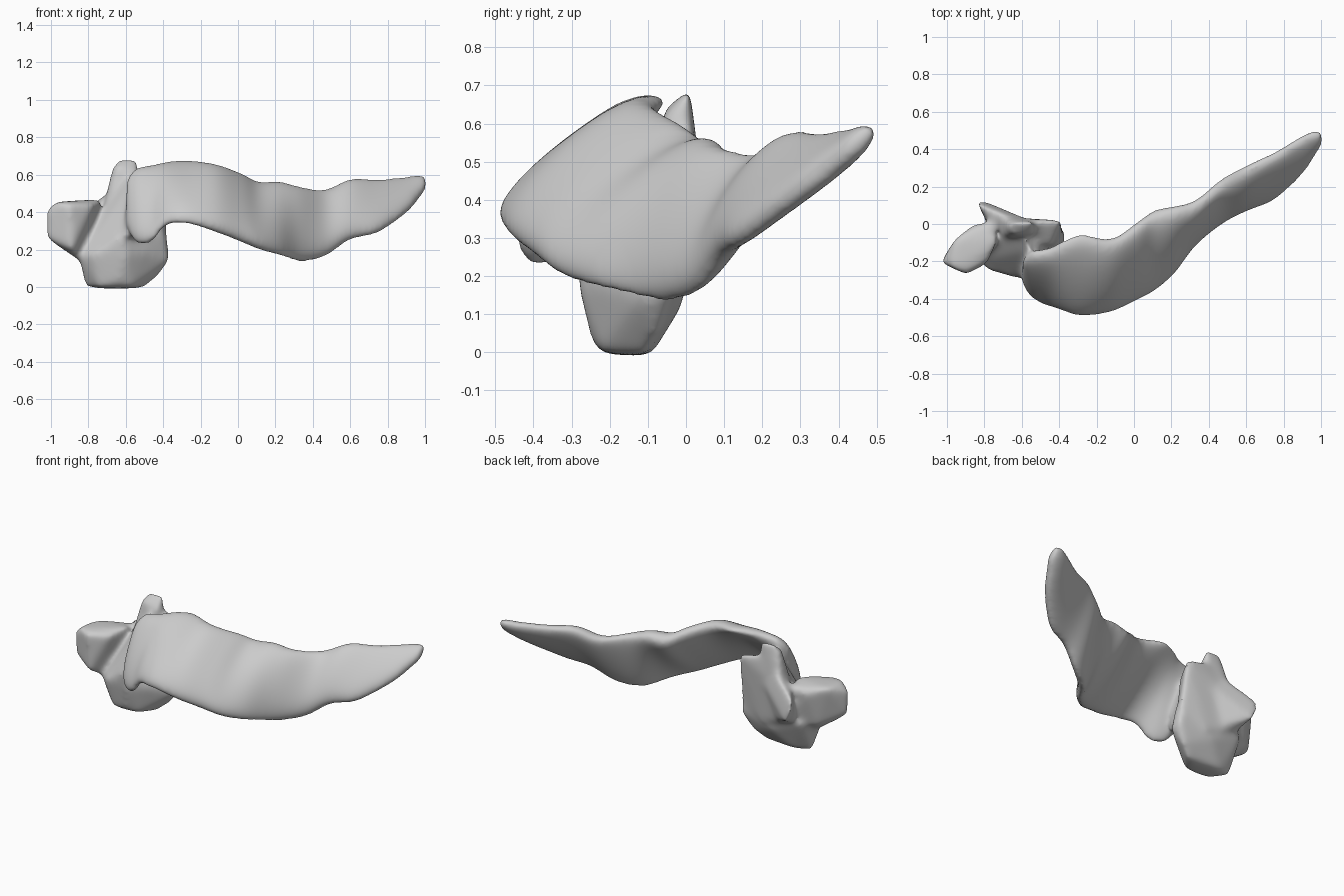
import bpy, bmesh, math
from mathutils import Vector

bone = bpy.data.materials.new("bone_grey")
bone.diffuse_color = (0.6, 0.6, 0.6, 1)

def add_hull(bm, pts):
    """Convex lump through the given points."""
    tmp = bmesh.new()
    for p in pts:
        tmp.verts.new(p)
    bmesh.ops.convex_hull(tmp, input=tmp.verts)
    bmesh.ops.delete(tmp, geom=[v for v in tmp.verts if not v.link_faces], context='VERTS')
    bmesh.ops.recalc_face_normals(tmp, faces=tmp.faces)
    me = bpy.data.meshes.new("lump")
    tmp.to_mesh(me)
    tmp.free()
    bm.from_mesh(me)
    bpy.data.meshes.remove(me)

def curve_rows(rows, steps):
    """Catmull-Rom interpolation between the section rows."""
    out = []
    for k in range(len(rows) - 1):
        p0, p1 = rows[max(k - 1, 0)], rows[k]
        p2, p3 = rows[k + 1], rows[min(k + 2, len(rows) - 1)]
        for i in range(steps):
            t = i / steps
            out.append([0.5 * (2 * b + (c - a) * t + (2 * a - 5 * b + 4 * c - d) * t * t
                               + (3 * b - a - 3 * c + d) * t ** 3)
                        for a, b, c, d in zip(p0, p1, p2, p3)])
    return out + [list(rows[-1])]

# Curved blade: x, top edge y z, bottom edge y z, front bulge, back bulge
SECTIONS = [
    (-0.60, -0.20, 0.57, -0.31, 0.33, 0.02, 0.02),
    (-0.55, -0.15, 0.63, -0.37, 0.235, 0.07, 0.04),
    (-0.46, -0.13, 0.645, -0.42, 0.235, 0.08, 0.03),
    (-0.39, -0.09, 0.655, -0.45, 0.32, 0.08, 0.02),
    (-0.28, -0.05, 0.66, -0.485, 0.335, 0.08, 0.015),
    (-0.12, -0.08, 0.64, -0.455, 0.295, 0.09, 0.05),
    (0.02, 0.01, 0.585, -0.39, 0.245, 0.10, 0.06),
    (0.11, 0.07, 0.54, -0.345, 0.21, 0.095, 0.065),
    (0.22, 0.09, 0.55, -0.24, 0.17, 0.095, 0.055),
    (0.33, 0.12, 0.53, -0.07, 0.13, 0.105, 0.04),
    (0.47, 0.24, 0.515, 0.03, 0.16, 0.09, 0.03),
    (0.60, 0.31, 0.57, 0.09, 0.25, 0.08, 0.035),
    (0.75, 0.38, 0.57, 0.14, 0.29, 0.06, 0.04),
    (0.90, 0.47, 0.585, 0.27, 0.395, 0.045, 0.04),
    (0.97, 0.495, 0.595, 0.37, 0.475, 0.035, 0.035),
    (1.01, 0.485, 0.585, 0.43, 0.53, 0.025, 0.025),
]
N = 28
bm = bmesh.new()
rings = []
for x, yt, zt, yb, zb, front, back in curve_rows(SECTIONS, 5):
    top, bot = Vector((x, yt, zt)), Vector((x, yb, zb))
    n = Vector((1, 0, 0)).cross(top - bot).normalized()
    ring = []
    for i in range(N):
        a = 2 * math.pi * i / N
        s = math.sin(a)
        # blunt edges, bulging front, flatter back
        off = math.copysign(abs(s) ** 0.75, s) * (front if s > 0 else back)
        ring.append(bm.verts.new(bot.lerp(top, (1 - math.cos(a)) / 2) + n * off))
    rings.append(ring)
for a, b in zip(rings, rings[1:]):
    for i in range(N):
        j = (i + 1) % N
        bm.faces.new((a[i], a[j], b[j], b[i]))
bm.faces.new(rings[0])
bm.faces.new(rings[-1])
bmesh.ops.recalc_face_normals(bm, faces=bm.faces)

# foot, its front right side running diagonally
add_hull(bm, [(-.85, -.18, .15), (-.82, -.12, .00), (-.74, -.22, -.005), (-.57, -.22, .00),
              (-.50, -.11, -.01), (-.72, -.09, -.01), (-.64, -.25, .03), (-.43, -.07, .05),
              (-.37, -.11, .14), (-.365, -.03, .17), (-.39, -.09, .30), (-.39, -.02, .30),
              (-.60, -.285, .17), (-.62, -.29, .26), (-.50, -.22, .18), (-.78, -.25, .18),
              (-.82, 0, .22), (-.6, -.01, .12)])
# back plate
add_hull(bm, [(-.385, .02, .57), (-.37, -.03, .25), (-.44, -.12, .50), (-.42, -.12, .28),
              (-.54, .02, .60), (-.70, .04, .42), (-.70, -.08, .25), (-.60, -.10, .50),
              (-.78, .03, .22), (-.55, 0, .15)])
# upper knob
add_hull(bm, [(-.675, -.01, .64), (-.64, .01, .69), (-.535, .01, .69), (-.53, -.06, .61),
              (-.65, -.06, .64), (-.72, .05, .40), (-.72, -.08, .40), (-.52, .02, .4)])
# rear spike
add_hull(bm, [(-.84, .125, .35), (-.80, .125, .27), (-.84, .11, .41), (-.68, .045, .52),
              (-.76, -.05, .2), (-.60, -.02, .18), (-.55, .02, .45), (-.74, -.03, .45)])
# side lobe
add_hull(bm, [(-1.03, -.21, .41), (-1.03, -.20, .26), (-.96, -.08, .455), (-.97, -.235, .455),
              (-.90, -.27, .445), (-.89, -.26, .20), (-.83, -.14, .125), (-.78, -.21, .435),
              (-.73, -.10, .47), (-.75, .01, .45), (-.75, -.02, .2), (-.86, -.0, .42),
              (-.9, -.07, .2)])
# web running from the knob down to the foot
add_hull(bm, [(-.60, -.02, .62), (-.55, -.14, .58), (-.65, -.29, .25), (-.83, -.2, .17),
              (-.75, -.08, .38), (-.55, -.1, .25), (-.57, -.25, .25)])
# neck joining the blade
add_hull(bm, [(-.57, -.20, .55), (-.50, -.18, .52), (-.62, -.30, .27), (-.50, -.30, .26),
              (-.62, -.08, .28), (-.45, -.08, .30), (-.56, -.05, .55)])

# Fuse everything into one smooth bone
me = bpy.data.meshes.new("rib_bone")
bm.to_mesh(me)
bm.free()
ob = bpy.data.objects.new("rib_bone", me)
bpy.context.collection.objects.link(ob)
me.materials.append(bone)
r = ob.modifiers.new("remesh", 'REMESH')
r.mode, r.voxel_size, r.use_smooth_shade = 'VOXEL', 0.011, True
s = ob.modifiers.new("smooth", 'SMOOTH')
s.factor, s.iterations = 0.5, 45
